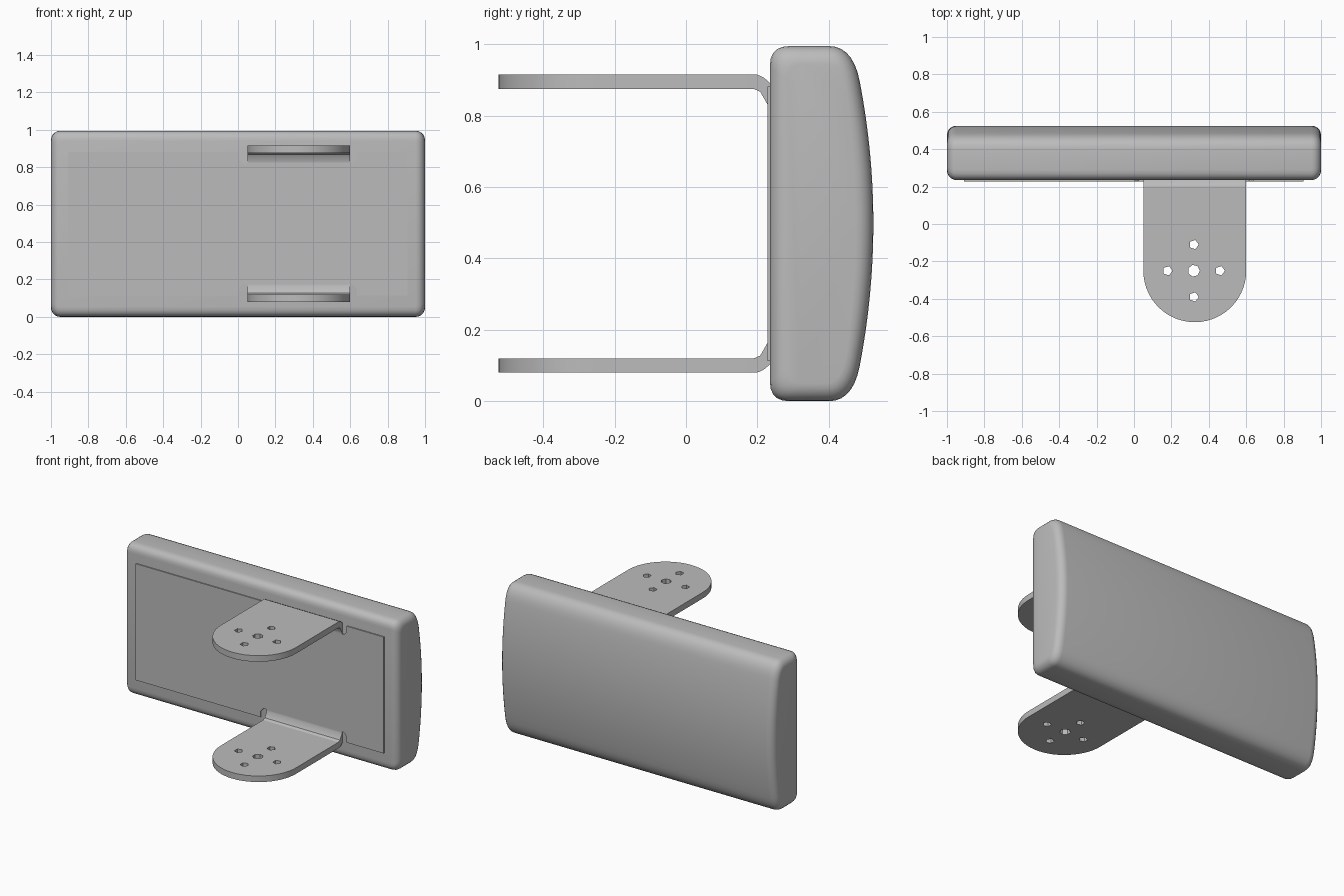
import bpy
import bmesh
from math import sin, cos, pi
from mathutils import Matrix, Vector

if "Cube" in bpy.data.objects:
    bpy.data.objects.remove(bpy.data.objects["Cube"], do_unlink=True)

grey = bpy.data.materials.new("plain grey")
grey.use_nodes = True
grey.diffuse_color = (0.5, 0.5, 0.5, 1)
grey.node_tree.nodes["Principled BSDF"].inputs["Base Color"].default_value = (0.5, 0.5, 0.5, 1)

H = 0.995          # overall height
MID = H / 2
SHEET = 0.04       # sheet metal thickness
TAB_X, TAB_R = 0.325, 0.275
TAB_Z = 0.895      # middle of the upper tab

# Local axes of each kind of drawn outline
FLAT = Matrix.Identity(4)
FACING = Matrix.Rotation(pi / 2, 4, "X")
SIDEWAYS = Matrix(((0, 0, 1, 0), (1, 0, 0, 0), (0, 1, 0, 0), (0, 0, 0, 1)))


def finish(obj, angle=35):
    obj.data.materials.clear()
    obj.data.materials.append(grey)
    bpy.ops.object.select_all(action="DESELECT")
    obj.select_set(True)
    bpy.context.view_layer.objects.active = obj
    bpy.ops.object.shade_smooth_by_angle(angle=angle * pi / 180)


def sheet(name, loops, depth, axes, offset):
    """Extrude closed outlines; inner loops become holes."""
    curve = bpy.data.curves.new(name, "CURVE")
    curve.dimensions = "2D"
    curve.fill_mode = "BOTH"
    curve.extrude = depth / 2
    for loop in loops:
        s = curve.splines.new("POLY")
        s.points.add(len(loop) - 1)
        for p, (a, b) in zip(s.points, loop):
            p.co = (a, b, 0, 1)
        s.use_cyclic_u = True
    obj = bpy.data.objects.new(name, curve)
    bpy.context.collection.objects.link(obj)
    bpy.ops.object.select_all(action="DESELECT")
    obj.select_set(True)
    bpy.context.view_layer.objects.active = obj
    bpy.ops.object.convert(target="MESH")
    obj = bpy.context.view_layer.objects.active
    obj.data.transform(Matrix.Translation(offset) @ axes)
    bm = bmesh.new()
    bm.from_mesh(obj.data)
    bmesh.ops.remove_doubles(bm, verts=bm.verts, dist=0.0001)
    bmesh.ops.recalc_face_normals(bm, faces=bm.faces)
    bm.to_mesh(obj.data)
    bm.free()
    obj.name = name
    finish(obj)


def circle(x, y, r, n, turn=0.0):
    return [(x + r * cos(turn + 2 * pi * i / n), y + r * sin(turn + 2 * pi * i / n)) for i in range(n)]


def bend(a, c, b, n):
    a, c, b = Vector(a), Vector(c), Vector(b)
    return [a * (1 - t) ** 2 + c * 2 * t * (1 - t) + b * t * t for t in (i / n for i in range(n + 1))]


# Housing: rounded section swept along x, shrinking into rounded ends
half = bend((0.235, 0.055), (0.235, 0), (0.29, 0), 5)
half += bend((0.4, 0), (0.468, 0), (0.487, 0.1), 7)
half += bend((0.487, 0.1), (0.563, MID), (0.487, H - 0.1), 16)[1:9]
section = half + [Vector((p.x, H - p.y)) for p in reversed(half[:-1])]
centre = Vector((0.38, MID))
R = 0.05
steps = [i * pi / 10 for i in range(6)]
rings = [(-1 + R - R * sin(a), R * (1 - cos(a))) for a in reversed(steps)]
rings += [(-x, inset) for x, inset in reversed(rings)]
bm = bmesh.new()
loops = []
for x, inset in rings:
    sy, sz = 1 - inset / 0.145, 1 - inset / MID
    loops.append([bm.verts.new((x, centre.x + (p.x - centre.x) * sy, centre.y + (p.y - centre.y) * sz))
                  for p in section])
n = len(section)
for a, b in zip(loops, loops[1:]):
    for i in range(n):
        bm.faces.new((a[i], a[(i + 1) % n], b[(i + 1) % n], b[i]))
bm.faces.new(loops[0])
bm.faces.new(loops[-1])
bmesh.ops.recalc_face_normals(bm, faces=bm.faces)
mesh = bpy.data.meshes.new("housing")
bm.to_mesh(mesh)
bm.free()
housing = bpy.data.objects.new("housing", mesh)
bpy.context.collection.objects.link(housing)
finish(housing)

# Mounting plate, slightly proud of the housing, with relief notches by the tabs
top_edge = [(-0.91, 0.882), (0.005, 0.882), (0.005, 0.845), (0.025, 0.82),
            (0.615, 0.82), (0.635, 0.845), (0.635, 0.882), (0.905, 0.882)]
outline = top_edge + [(x, H - z) for x, z in reversed(top_edge)]
sheet("mounting_plate", [outline], SHEET, FACING, (0, 0.228 + SHEET / 2, 0))

# Bracket tabs with rounded ends and holes, plus their bent roots
tab = [(TAB_X + TAB_R, 0.2), (TAB_X - TAB_R, 0.2)]
tab += [(TAB_X + TAB_R * cos(pi + pi * i / 28), -0.25 + TAB_R * sin(pi + pi * i / 28)) for i in range(29)]
holes = [circle(TAB_X - 0.005, -0.25, 0.032, 7)]
for i in range(4):
    a = i * pi / 2
    holes.append(circle(TAB_X - 0.005 + 0.14 * cos(a), -0.25 + 0.14 * sin(a), 0.026, 5))

hi, lo = TAB_Z + SHEET / 2, TAB_Z - SHEET / 2
root = [(0.19, lo)] + bend((0.19, hi), (0.212, hi), (0.228, 0.898), 3)
root += [(0.26, 0.87), (0.26, 0.82), (0.228, 0.82), (0.228, 0.832), (0.208, 0.867)]

for side, sign in (("upper", 1), ("lower", -1)):
    sheet(side + "_tab", [tab] + holes, SHEET, FLAT, (0, 0, MID + sign * (TAB_Z - MID)))
    sheet(side + "_tab_root", [[(y, MID + sign * (z - MID)) for y, z in root]],
          2 * TAB_R, SIDEWAYS, (TAB_X, 0, 0))
